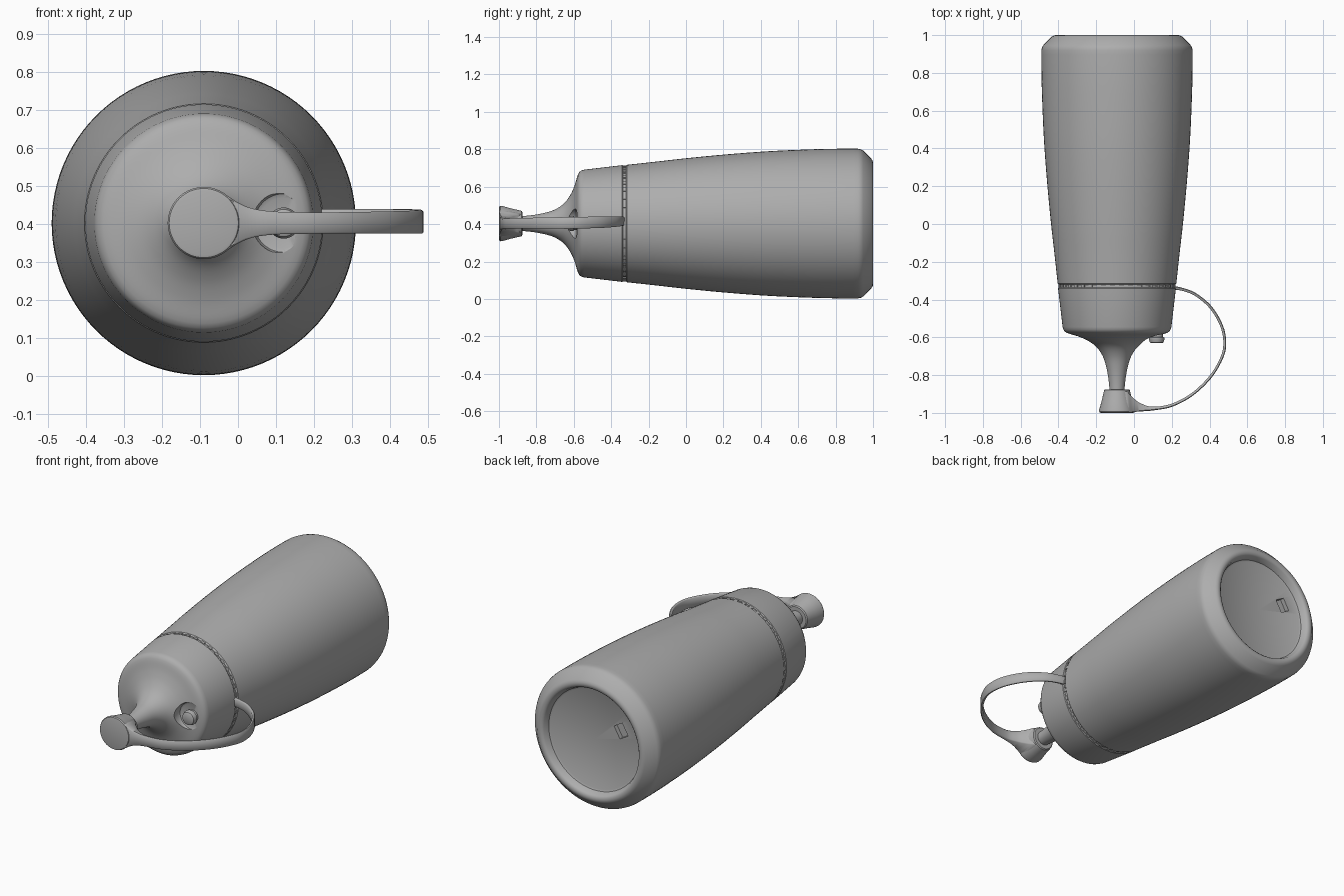
import bpy, bmesh, math
from mathutils import Vector, Matrix

if "Cube" in bpy.data.objects:
    bpy.data.objects.remove(bpy.data.objects["Cube"], do_unlink=True)

AX, AZ = -0.09, 0.403          # bottle axis, running along y

grey = bpy.data.materials.new("plain grey")
grey.use_nodes = True
grey.diffuse_color = (0.42, 0.42, 0.42, 1)
grey.node_tree.nodes["Principled BSDF"].inputs["Base Color"].default_value = (0.42, 0.42, 0.42, 1)


def make(name, bm, angle=35):
    bmesh.ops.recalc_face_normals(bm, faces=bm.faces)
    mesh = bpy.data.meshes.new(name)
    bm.to_mesh(mesh)
    bm.free()
    mesh.materials.append(grey)
    ob = bpy.data.objects.new(name, mesh)
    bpy.context.collection.objects.link(ob)
    bpy.ops.object.select_all(action='DESELECT')
    ob.select_set(True)
    bpy.context.view_layer.objects.active = ob
    bpy.ops.object.shade_smooth_by_angle(angle=math.radians(angle))
    return ob


def smooth_rows(rows, steps):
    """Catmull-Rom interpolation through rows of any width."""
    pts = [Vector(r) for r in rows]
    pts = [2 * pts[0] - pts[1]] + pts + [2 * pts[-1] - pts[-2]]
    out = []
    for a, b, c, d in zip(pts, pts[1:], pts[2:], pts[3:]):
        for i in range(steps):
            t = i / steps
            out.append(0.5 * (2 * b + (c - a) * t + (2 * a - 5 * b + 4 * c - d) * t ** 2
                              + (3 * b - a - 3 * c + d) * t ** 3))
    return out + [pts[-2]]


def revolve(name, profile, x=AX, z=AZ, segments=96, angle=35):
    """Spin (radius, y) points about a line parallel to y."""
    bm = bmesh.new()
    vs = [bm.verts.new((x + r, y, z)) for r, y in profile]
    edges = [bm.edges.new(p) for p in zip(vs, vs[1:])]
    bmesh.ops.spin(bm, geom=vs + edges, cent=(x, 0, z), axis=(0, 1, 0),
                   angle=2 * math.pi, steps=segments)
    bmesh.ops.remove_doubles(bm, verts=bm.verts, dist=1e-4)
    return make(name, bm, angle)


def cut(ob, cutter):
    mod = ob.modifiers.new("cut", 'BOOLEAN')
    mod.operation = 'DIFFERENCE'
    mod.solver = 'EXACT'
    mod.object = cutter
    cutter.hide_render = True
    bpy.ops.object.select_all(action='DESELECT')
    ob.select_set(True)
    bpy.context.view_layer.objects.active = ob
    bpy.ops.object.modifier_apply(modifier=mod.name)
    bpy.data.objects.remove(cutter, do_unlink=True)
    bpy.ops.object.shade_smooth_by_angle(angle=math.radians(35))


# Bottle body: swelling wall, chamfered foot and recessed base
wall = smooth_rows([(0.314, -0.315), (0.332, -0.15), (0.349, 0.0), (0.37, 0.22),
                    (0.387, 0.45), (0.397, 0.68), (0.4, 0.82), (0.4, 0.92)], 4)
foot = [(0.397, 0.935), (0.39, 0.947), (0.345, 0.992), (0.335, 0.998), (0.325, 1.0),
        (0.312, 0.998), (0.303, 0.99), (0.292, 0.96), (0.282, 0.955), (0, 0.955)]
body = revolve("bottle_body", [(0, -0.322), (0.307, -0.322)] + [tuple(p) for p in wall] + foot)

# Small slot in the base
bm = bmesh.new()
bmesh.ops.create_cube(bm, size=1, matrix=Matrix.Translation((AX - 0.165, 0.955, AZ + 0.09))
                      @ Matrix.Rotation(math.radians(30), 4, 'Y')
                      @ Matrix.Diagonal((0.06, 0.05, 0.075, 1)))
cut(body, make("slot_cutter", bm))

# Neck ring with fine teeth in the gap between cap and body
revolve("neck_ring", [(0, -0.35), (0.305, -0.35), (0.305, -0.31), (0, -0.31)])
bm = bmesh.new()
for i in range(40):
    spin = Matrix.Translation((AX, -0.328, AZ)) @ Matrix.Rotation(i * math.tau / 40, 4, 'Y')
    bmesh.ops.create_cube(bm, size=1, matrix=spin @ Matrix.Translation((0.304, 0, 0))
                          @ Matrix.Diagonal((0.014, 0.016, 0.022, 1)))
make("neck_teeth", bm)

# Screw cap flowing into the nozzle
shoulder = smooth_rows([(0.25, -0.582), (0.2, -0.597), (0.15, -0.62), (0.105, -0.655),
                        (0.073, -0.705), (0.055, -0.765), (0.044, -0.83), (0.038, -0.9)], 5)
cap = revolve("cap_and_nozzle",
              [(0, -0.336), (0.308, -0.336), (0.312, -0.341), (0.288, -0.545), (0.284, -0.559),
               (0.276, -0.57), (0.264, -0.577)] + [tuple(p) for p in shoulder] + [(0, -0.9)])

# Round hollow in the shoulder, with the peg standing in it
PX = 0.12
cut(cap, revolve("hollow_cutter", [(0, -0.584), (0.066, -0.584), (0.077, -0.589),
                                   (0.082, -0.6), (0.085, -0.75), (0, -0.75)], PX, AZ, 48))
revolve("shoulder_peg", [(0, -0.57), (0.034, -0.57), (0.034, -0.598), (0.041, -0.602),
                         (0.041, -0.612), (0.036, -0.627), (0.03, -0.631), (0, -0.631)],
        PX, AZ, 40)

# Tapered stopper over the nozzle tip
revolve("stopper", [(0, -0.875), (0.062, -0.875), (0.068, -0.88), (0.082, -0.94), (0.094, -0.982),
                    (0.095, -0.992), (0.091, -0.998), (0.084, -1.0), (0, -1.0)], segments=64)

# Retaining strap: x, y, thickness, height and centre height along its path
rows = [(-0.07, -0.998, 0.115, 0.17, 0.403), (-0.03, -0.997, 0.108, 0.145, 0.403),
        (0.0, -0.995, 0.075, 0.108, 0.403), (0.04, -0.992, 0.042, 0.076, 0.403),
        (0.1, -0.987, 0.02, 0.06, 0.403), (0.2, -0.968, 0.016, 0.056, 0.403),
        (0.31, -0.91, 0.015, 0.056, 0.404), (0.41, -0.815, 0.015, 0.058, 0.405),
        (0.472, -0.71, 0.015, 0.06, 0.406), (0.488, -0.63, 0.015, 0.062, 0.406),
        (0.472, -0.54, 0.015, 0.062, 0.408), (0.415, -0.44, 0.015, 0.06, 0.41),
        (0.33, -0.367, 0.015, 0.054, 0.413), (0.25, -0.336, 0.016, 0.05, 0.415),
        (0.19, -0.327, 0.02, 0.05, 0.415)]
path = smooth_rows(rows, 5)
bm = bmesh.new()
rings = []
for i, p in enumerate(path):
    d = path[min(i + 1, len(path) - 1)] - path[max(i - 1, 0)]
    n = Vector((-d[1], d[0])).normalized()
    x, y, t, h, z = p
    back = h * (1 - 2.5 * t) / 2
    r = min(0.005, t / 4)
    section = [(r, -h / 2), (0, r - h / 2), (0, h / 2 - r), (r, h / 2),
               (t - r, back), (t, back - r), (t, r - back), (t - r, -back)]
    rings.append([bm.verts.new((x + n.x * o, y + n.y * o, z + v)) for o, v in section])
for a, b in zip(rings, rings[1:]):
    for k in range(8):
        bm.faces.new((a[k], a[k - 1], b[k - 1], b[k]))
bm.faces.new(rings[0])
bm.faces.new(rings[-1])
make("retaining_strap", bm, 50)
